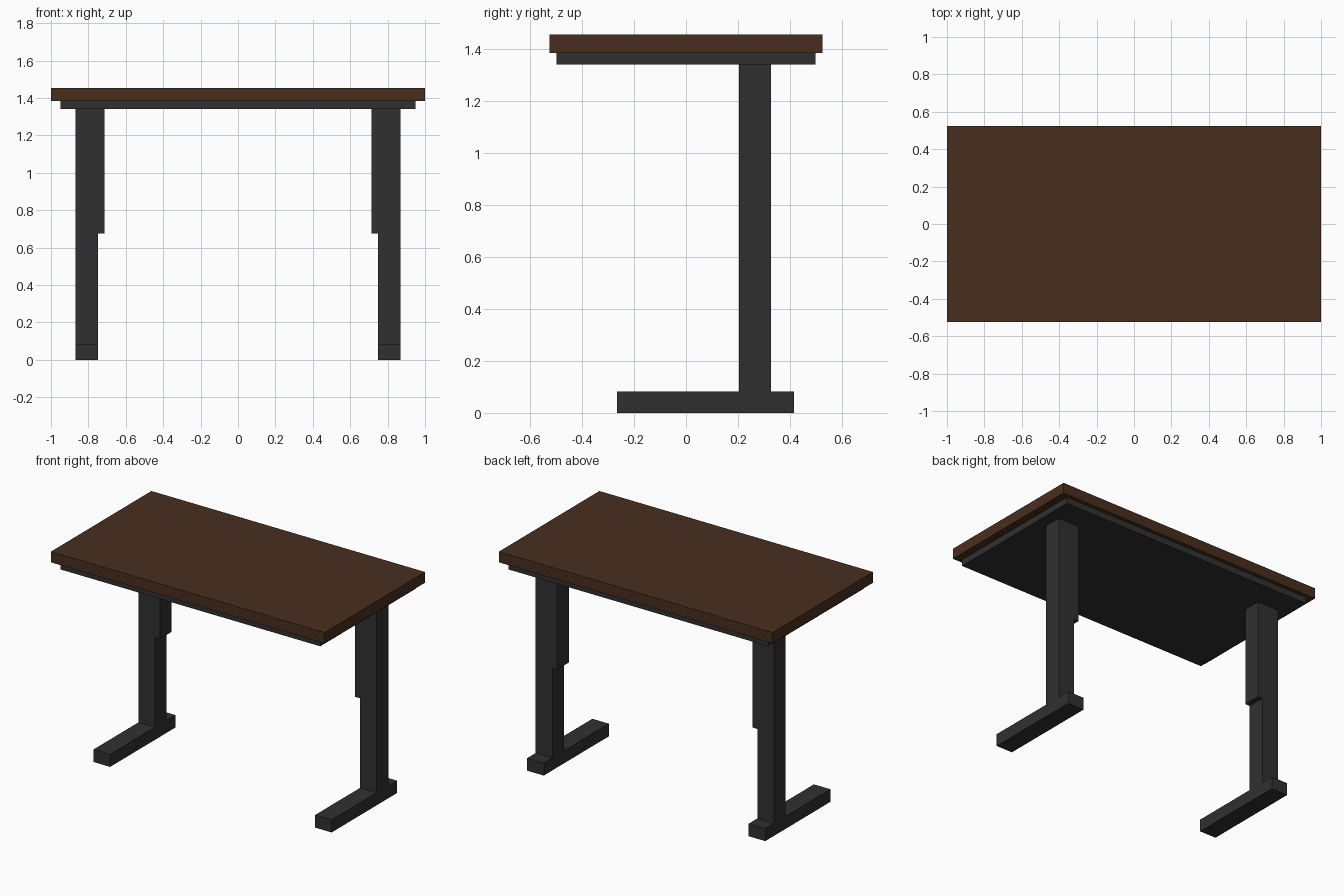
import bpy, bmesh

if "Cube" in bpy.data.objects:
    bpy.data.objects.remove(bpy.data.objects["Cube"])


def material(name, rgb):
    m = bpy.data.materials.new(name)
    m.diffuse_color = (*rgb, 1)
    m.use_nodes = True
    m.node_tree.nodes["Principled BSDF"].inputs["Base Color"].default_value = m.diffuse_color
    return m


wood = material("dark_wood", (0.065, 0.027, 0.013))
metal = material("dark_metal", (0.03, 0.03, 0.03))


def extrude_profile(name, profile, y0, y1, mat, mirror=False):
    """Extrude an x-z outline from y0 to y1, optionally mirrored across x = 0."""
    bm = bmesh.new()
    face = bm.faces.new([bm.verts.new((x, y0, z)) for x, z in profile])
    new = bmesh.ops.extrude_face_region(bm, geom=[face])["geom"]
    verts = [v for v in new if isinstance(v, bmesh.types.BMVert)]
    bmesh.ops.translate(bm, verts=verts, vec=(0, y1 - y0, 0))
    bmesh.ops.recalc_face_normals(bm, faces=bm.faces)
    mesh = bpy.data.meshes.new(name)
    bm.to_mesh(mesh)
    bm.free()
    mesh.materials.append(mat)
    obj = bpy.data.objects.new(name, mesh)
    bpy.context.collection.objects.link(obj)
    if mirror:
        obj.modifiers.new("Mirror", "MIRROR").use_axis[0] = True
    return obj


def rect(x0, x1, z0, z1):
    return [(x0, z0), (x1, z0), (x1, z1), (x0, z1)]


FOOT_TOP, SLEEVE_BOTTOM, LEG_TOP = 0.083, 0.675, 1.34
PLATE_TOP, TABLE_TOP = 1.383, 1.454
INNER, OUTER, SLEEVE = 0.749, 0.87, 0.714

# Wooden top and the support plate below it
extrude_profile("table_top", rect(-1, 1, PLATE_TOP, TABLE_TOP), -0.524, 0.524, wood)
extrude_profile("support_plate", rect(-0.95, 0.95, LEG_TOP, PLATE_TOP), -0.498, 0.498, metal)

# Columns, with the wider upper sleeve stepping inward
column = [(INNER, FOOT_TOP), (OUTER, FOOT_TOP), (OUTER, LEG_TOP),
          (SLEEVE, LEG_TOP), (SLEEVE, SLEEVE_BOTTOM), (INNER, SLEEVE_BOTTOM)]
extrude_profile("columns", column, 0.204, 0.326, metal, mirror=True)

# Floor feet
extrude_profile("feet", rect(INNER, OUTER, 0, FOOT_TOP), -0.265, 0.415, metal, mirror=True)
